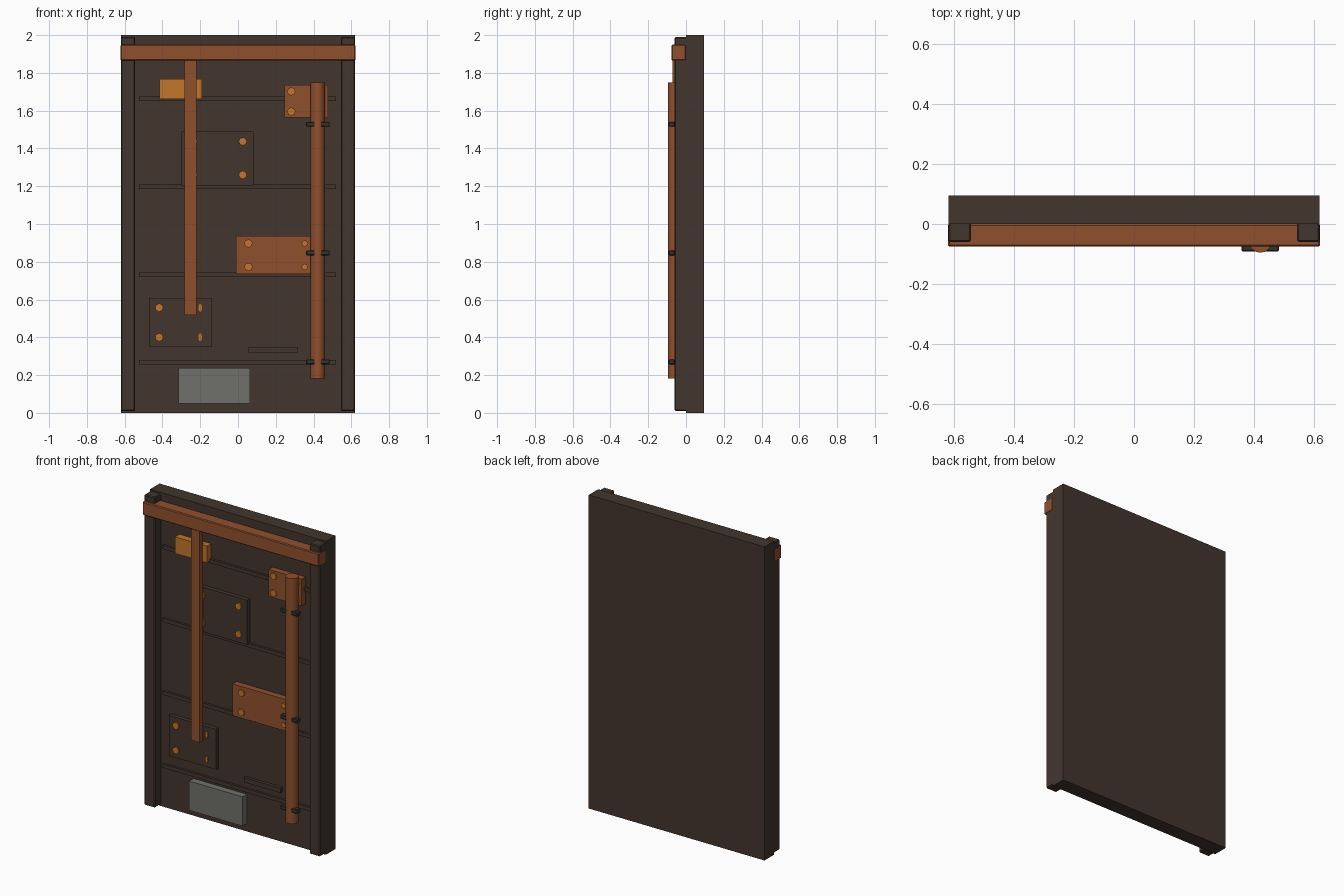
import bpy
import math

if "Cube" in bpy.data.objects:
    bpy.data.objects.remove(bpy.data.objects["Cube"], do_unlink=True)


def material(name, rgb):
    mat = bpy.data.materials.new(name)
    mat.use_nodes = True
    mat.diffuse_color = (*rgb, 1)
    bsdf = next(n for n in mat.node_tree.nodes if n.type == "BSDF_PRINCIPLED")
    bsdf.inputs["Base Color"].default_value = (*rgb, 1)
    return mat


DARK = material("dark brown metal", (0.056, 0.036, 0.027))
RUST = material("rust", (0.28, 0.08, 0.027))
ORANGE = material("bright orange", (0.54, 0.18, 0.024))
GREY = material("grey metal", (0.16, 0.16, 0.145))
BLACK = material("dark clamp metal", (0.036, 0.032, 0.028))


def box(name, xs, ys, zs, mat, bevel=0):
    """Box given by its extent along each axis."""
    spans = (xs, ys, zs)
    bpy.ops.mesh.primitive_cube_add(size=1, location=[(a + b) / 2 for a, b in spans])
    obj = bpy.context.object
    obj.name = name
    obj.scale = [b - a for a, b in spans]
    bpy.ops.object.transform_apply(location=False, rotation=False, scale=True)
    obj.data.materials.append(mat)
    if bevel:
        mod = obj.modifiers.new("soft edges", "BEVEL")
        mod.width = bevel
        mod.segments = 1
    return obj


def bolt(name, x, z, front, radius=0.022):
    """Flat octagonal bolt head facing the front."""
    depth = 0.02
    bpy.ops.mesh.primitive_cylinder_add(
        vertices=8, radius=radius, depth=depth,
        location=(x, front + depth / 2, z), rotation=(math.pi / 2, 0, 0))
    bpy.context.object.name = name
    bpy.context.object.data.materials.append(ORANGE)
    return bpy.context.object


# Main slab, side posts and top beam
box("back_panel", (-0.62, 0.62), (0, 0.095), (0, 2), DARK)
for side, sign in (("left", 1), ("right", -1)):
    box(side + "_post", sorted((sign * 0.545, sign * 0.62)), (-0.06, 0.01),
        (0.01, 1.99), DARK, 0.005)
box("top_beam", (-0.622, 0.622), (-0.076, 0), (1.865, 1.95), RUST, 0.005)

# Horizontal ribs
for i in range(4):
    z = 0.267 + i * 0.465
    box(f"rib_{i + 1}", (-0.525, 0.52), (-0.014, 0.005), (z - 0.012, z + 0.012), DARK)
box("small_rib", (0.055, 0.315), (-0.02, 0.005), (0.32, 0.35), DARK)

# Patch plates
box("upper_dark_plate", (-0.30, 0.083), (-0.026, 0.005), (1.205, 1.49), DARK)
box("lower_dark_plate", (-0.47, -0.137), (-0.026, 0.005), (0.35, 0.608), DARK)
box("upper_rust_plate", (0.245, 0.477), (-0.04, 0.005), (1.563, 1.735), RUST)
box("middle_rust_plate", (-0.01, 0.42), (-0.04, 0.005), (0.735, 0.937), RUST)
box("orange_plate", (-0.415, -0.19), (-0.043, 0.005), (1.662, 1.768), ORANGE)
box("grey_plate", (-0.315, 0.063), (-0.043, 0.005), (0.05, 0.237), GREY)

# Bolt heads, one column of two at a time
columns = [
    ("upper_dark_bolt", 0.025, (1.26, 1.437), -0.035, 0.022),
    ("upper_dark_inner_bolt", -0.235, (1.26, 1.437), -0.035, 0.022),
    ("lower_dark_bolt", -0.417, (0.4, 0.557), -0.035, 0.022),
    ("upper_rust_bolt", 0.282, (1.595, 1.702), -0.048, 0.022),
    ("upper_rust_outer_bolt", 0.44, (1.595, 1.702), -0.048, 0.022),
    ("middle_rust_bolt", 0.055, (0.773, 0.897), -0.048, 0.022),
    ("middle_rust_outer_bolt", 0.353, (0.773, 0.897), -0.048, 0.017),
]
for name, x, heights, front, radius in columns:
    for level, z in zip(("bottom", "top"), heights):
        bolt(f"{name}_{level}", x, z, front, radius)
for level, z in (("bottom", 0.4), ("top", 0.557)):
    sliver = bolt(f"lower_dark_worn_bolt_{level}", -0.2, z, -0.033)
    sliver.scale.x = 0.45

# Hanging bar below the beam
box("hanging_bar", (-0.283, -0.22), (-0.072, -0.04), (0.517, 1.88), RUST)

# Vertical pipe with clamps
bpy.ops.mesh.primitive_cylinder_add(vertices=16, radius=0.038, depth=1.565,
                                    location=(0.422, -0.058, 0.9655))
pipe = bpy.context.object
pipe.name = "pipe"
pipe.data.materials.append(RUST)
bpy.ops.object.shade_smooth_by_angle(angle=math.radians(40))
for i, z in enumerate((0.27, 0.847, 1.528)):
    box(f"pipe_clamp_{i + 1}", (0.36, 0.485), (-0.092, -0.06), (z - 0.013, z + 0.013),
        BLACK, 0.004)
